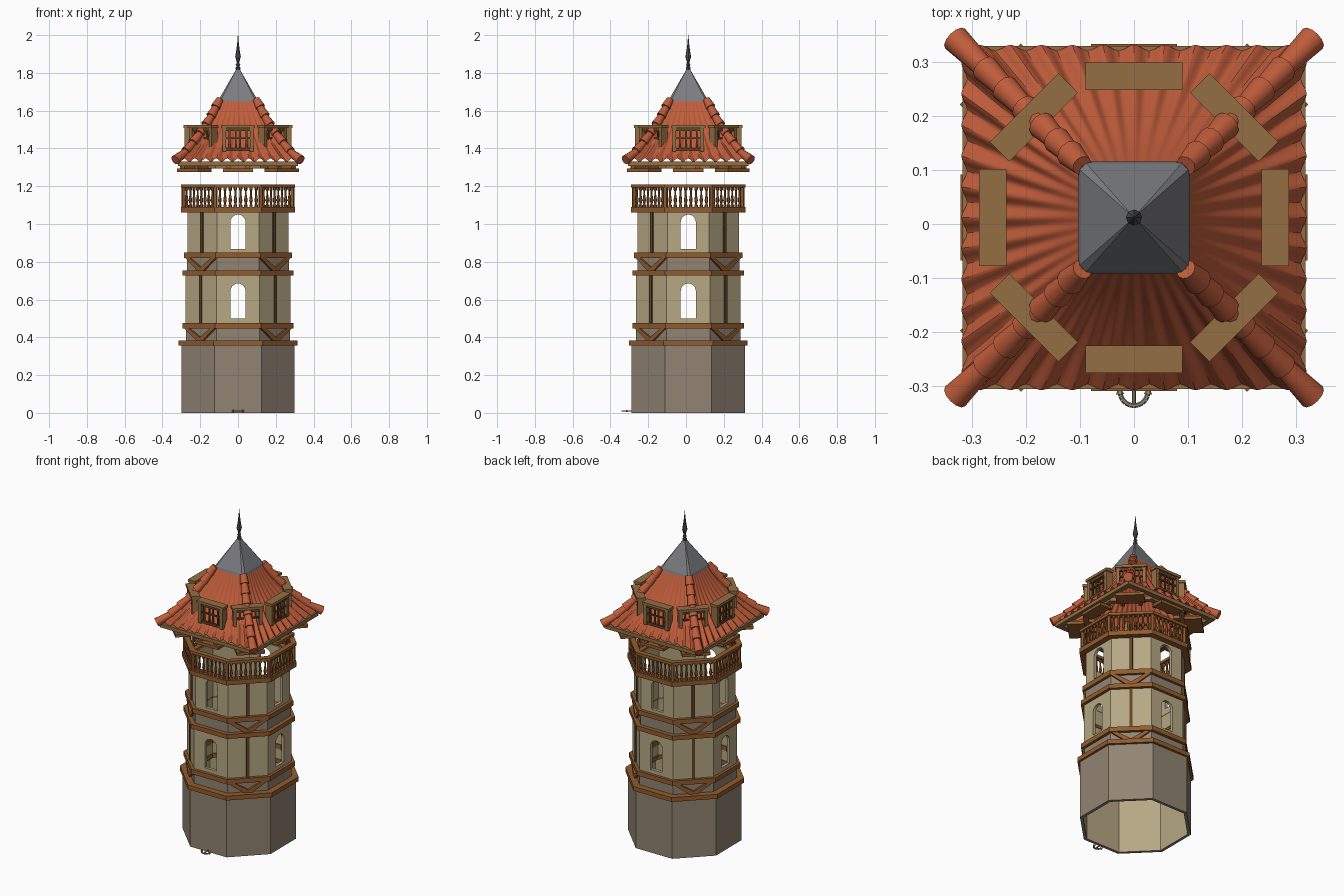
import bpy, bmesh, math
from mathutils import Matrix, Vector

if "Cube" in bpy.data.objects:
    bpy.data.objects.remove(bpy.data.objects["Cube"])

CY = 0.012
T8 = math.tan(math.pi / 8)


def mat(name, r, g, b):
    m = bpy.data.materials.new(name)
    m.diffuse_color = [(c / 255 / 12.92 if c < 11 else ((c / 255 + 0.055) / 1.055) ** 2.4) for c in (r, g, b)] + [1]
    m.use_nodes = True
    m.node_tree.nodes["Principled BSDF"].inputs["Base Color"].default_value = m.diffuse_color
    return m


STONE = mat("grey_brown_stone", 146, 132, 115)
PLASTER = mat("cream_plaster", 182, 168, 132)
WOOD = mat("warm_wood", 146, 92, 46)
DARK = mat("dark_wood", 98, 68, 38)
TAN = mat("tan_wood", 148, 110, 66)
TILE = mat("terracotta_tile", 192, 93, 59)
SLATE = mat("grey_metal", 124, 125, 129)
IRON = mat("dark_iron", 78, 79, 84)


def side(i):
    """Frame of octagon side i: local +y points outward."""
    return Matrix.Translation((0, CY, 0)) @ Matrix.Rotation(i * math.pi / 4, 4, 'Z')


def finish(name, bm, *mats, smooth=None):
    bmesh.ops.recalc_face_normals(bm, faces=bm.faces)
    me = bpy.data.meshes.new(name)
    bm.to_mesh(me)
    bm.free()
    for m in mats:
        me.materials.append(m)
    ob = bpy.data.objects.new(name, me)
    bpy.context.collection.objects.link(ob)
    if smooth:
        bpy.ops.object.select_all(action='DESELECT')
        ob.select_set(True)
        bpy.context.view_layer.objects.active = ob
        bpy.ops.object.shade_smooth_by_angle(angle=math.radians(smooth))
    return ob


def prism(bm, M, pts, y0, y1):
    """Extrude an (x, z) outline from y0 to y1."""
    a = [bm.verts.new(M @ Vector((x, y0, z))) for x, z in pts]
    b = [bm.verts.new(M @ Vector((x, y1, z))) for x, z in pts]
    bm.faces.new(a)
    bm.faces.new(b[::-1])
    for k in range(len(a)):
        j = (k + 1) % len(a)
        bm.faces.new((a[k], b[k], b[j], a[j]))


def box(bm, M, x0, x1, y0, y1, z0, z1):
    prism(bm, M, [(x0, z0), (x1, z0), (x1, z1), (x0, z1)], y0, y1)


def ring(bm, n, r_out, r_in, z0, z1):
    """Polygonal ring given by its apothems."""
    loops = []
    for r, z in ((r_out, z0), (r_out, z1), (r_in, z1), (r_in, z0)):
        c = r / math.cos(math.pi / n)
        loops.append([bm.verts.new((c * math.cos((k + .5) * math.tau / n),
                                    CY + c * math.sin((k + .5) * math.tau / n), z)) for k in range(n)])
    for a in range(4):
        p, q = loops[a], loops[(a + 1) % 4]
        for k in range(n):
            j = (k + 1) % n
            bm.faces.new((p[k], p[j], q[j], q[k]))


def lathe(bm, M, prof, n):
    rows = [[bm.verts.new(M @ Vector((r * math.cos(k * math.tau / n), r * math.sin(k * math.tau / n), z)))
             for k in range(n)] for r, z in prof]
    for p, q in zip(rows, rows[1:]):
        for k in range(n):
            j = (k + 1) % n
            bm.faces.new((p[k], p[j], q[j], q[k]))
    bm.faces.new(rows[0])
    bm.faces.new(rows[-1])


def tube(bm, p, q, r0, r1, n=8):
    d = Vector(q) - Vector(p)
    M = Matrix.Translation(p) @ d.to_track_quat('Z', 'Y').to_matrix().to_4x4()
    lathe(bm, M, [(r0, 0), (r1, d.length)], n)


# stone base and the two stone bands, plaster on the inside
for name, r, z0, z1 in (("stone_base", .30, 0, .36), ("lower_band", .276, .37, .46), ("upper_band", .27, .74, .83)):
    bm = bmesh.new()
    ring(bm, 8, r, r - .018, z0, z1)
    ob = finish(name, bm, STONE, PLASTER)
    for f in ob.data.polygons:
        c = f.center - Vector((0, CY, 0))
        if f.normal.x * c.x + f.normal.y * c.y < -.01:
            f.material_index = 1

# plaster storeys: arched windows on the four main sides
for name, r, z0, z1, s0, s1 in (("lower_storey", .277, .46, .74, .50, .685), ("upper_storey", .268, .83, 1.08, .868, 1.05)):
    bm = bmesh.new()
    hw, w = .04, r * T8
    for i in range(8):
        if i % 2:
            box(bm, side(i), -w, w, r - .018, r, z0, z1)
            continue
        for s in (-1, 1):
            arch = [(s * hw * math.cos(a * math.pi / 12), s1 - hw + hw * math.sin(a * math.pi / 12)) for a in range(7)]
            prism(bm, side(i), [(s * w, z0), (0, z0), (0, s0), (s * hw, s0)] + arch + [(0, z1), (s * w, z1)], r - .018, r)
    finish(name, bm, PLASTER)

# horizontal timber rings
bm = bmesh.new()
for r, z0, z1 in ((.314, .357, .384), (.294, .447, .476), (.295, .727, .754), (.286, .82, .849), (.303, 1.062, 1.09)):
    ring(bm, 8, r, .255, z0, z1)
ring(bm, 8, .303, .272, 1.193, 1.21)
finish("timber_rings", bm, WOOD)

# V braces on the diagonal sides
bm = bmesh.new()
for i in (1, 3, 5, 7):
    for r, z0, z1 in ((.276, .384, .447), (.27, .754, .82)):
        for s in (-1, 1):
            prism(bm, side(i), [(0, z0), (s * .025, z0), (s * .112, z1), (s * .08, z1), (0, z0 + .016)], r, r + .013)
finish("v_braces", bm, WOOD)

# posts in the middle of the diagonal sides
bm = bmesh.new()
for i in (1, 3, 5, 7):
    box(bm, side(i), -.009, .009, .27, .284, .476, .727)
    box(bm, side(i), -.009, .009, .262, .276, .849, 1.062)
finish("wall_posts", bm, DARK)

# turned balusters with corner posts
bm = bmesh.new()
prof = [(.009, 1.09), (.009, 1.10), (.005, 1.106), (.0095, 1.125), (.005, 1.155), (.005, 1.175), (.009, 1.182), (.009, 1.193)]
for i in range(8):
    for k in range(8):
        lathe(bm, side(i) @ Matrix.Translation(((k - 3.5) * .0275, .288, 0)), prof, 6)
    box(bm, side(i + .5), -.008, .008, .303, .32, 1.09, 1.193)
finish("balusters", bm, WOOD)

# wavy tiled roof
PROF = [(.315, 1.338), (.262, 1.395), (.21, 1.462), (.165, 1.527), (.128, 1.592), (.096, 1.66)]
bm = bmesh.new()
NU, WAVES = 88, 11
for s in range(4):
    M = side(s * 2)
    rows = []
    for k, (h, z) in enumerate(PROF):
        amp = .009 * (1 - k / 5) ** 1.3
        row = []
        for j in range(NU + 1):
            u = 2 * j / NU - 1
            c = math.cos(u * WAVES * math.pi) * amp * (abs(u) < 1)
            row.append(bm.verts.new(M @ Vector((u * h, h + c * .6, z + c))))
        rows.append(row)
    for p, q in zip(rows, rows[1:]):
        for j in range(NU):
            bm.faces.new((p[j], p[j + 1], q[j + 1], q[j]))
bmesh.ops.remove_doubles(bm, verts=bm.verts, dist=.0005)
finish("tiled_roof", bm, TILE, smooth=40)


def hip(t):
    """Point (half width, height) at fraction t along the hip."""
    k = min(int(t * 5), 4)
    f = t * 5 - k
    return [PROF[k][a] * (1 - f) + PROF[k + 1][a] * f for a in (0, 1)]


# overlapping ridge tiles on the hips
bm = bmesh.new()
for sx in (-1, 1):
    for sy in (-1, 1):
        for k in range(7):
            (a, za), (b, zb) = hip(k / 7), hip(min(1, (k + 1.15) / 7))
            if k == 0:
                a, za = .332, 1.333
            tube(bm, (sx * a, CY + sy * a, za + .006), (sx * b, CY + sy * b, zb), .026, .019, 12)
finish("hip_tiles", bm, TILE, smooth=40)

# eight dormers: tan lids and cheeks, warm window bars
lids, bars = bmesh.new(), bmesh.new()
for i in range(8):
    M = side(i)
    box(lids, M, -.09, .09, .237, .288, 1.508, 1.524)
    for s in (-1, 1):
        box(lids, M, s * .083, s * .064, .238, .282, 1.385, 1.508)
        for x in (.012, .045):
            box(bars, M, s * x - .004, s * x + .004, .268, .276, 1.40, 1.495)
    for z0, z1 in ((1.388, 1.402), (1.45, 1.457), (1.492, 1.508)):
        box(bars, M, -.064, .064, .266, .278, z0, z1)
finish("dormer_frames", lids, TAN)
finish("dormer_bars", bars, DARK)

# timber under the eaves
bm = bmesh.new()
ring(bm, 4, .318, .285, 1.308, 1.33)
ring(bm, 8, .285, .255, 1.295, 1.318)
finish("eaves_frame", bm, TAN)
bm = bmesh.new()
for i in range(8):
    r0, r1 = (.28, .377) if i % 2 else (.25, .322)
    box(bm, side(i), -.08, .08, r0, r1, 1.275, 1.293)
    for s in (-1, 1):
        box(bm, side(i), s * .05 - .012, s * .05 + .012, .22, r1 - .015, 1.293, 1.312)
finish("eaves_brackets", bm, WOOD)

# metal cap: square pyramid with clipped corners
bm = bmesh.new()
rows = []
for h, z in ((.104, 1.648), (.1, 1.662), (.006, 1.825)):
    c = h * .88
    pts = [(h, -c), (h, c), (c, h), (-c, h), (-h, c), (-h, -c), (-c, -h), (c, -h)]
    rows.append([bm.verts.new((x, CY + y, z)) for x, y in pts])
for p, q in zip(rows, rows[1:]):
    for k in range(8):
        bm.faces.new((p[k], p[(k + 1) % 8], q[(k + 1) % 8], q[k]))
bm.faces.new(rows[-1])
finish("metal_cap", bm, SLATE)

# spear finial
bm = bmesh.new()
lathe(bm, Matrix.Translation((0, CY, 0)), [(.007, 1.81), (.013, 1.82), (.013, 1.828), (.007, 1.835), (.012, 1.843),
      (.006, 1.852), (.008, 1.862), (.015, 1.885), (.009, 1.92), (.004, 1.96), (.001, 2.0)], 8)
finish("finial", bm, IRON)

# small anchor lying at the foot of the front wall
bm = bmesh.new()
arc = [(.026 * math.cos(a), -.311 + .026 * math.sin(a), .01) for a in [math.pi + k * math.pi / 10 for k in range(11)]]
for p, q in zip(arc, arc[1:]):
    tube(bm, p, q, .0045, .0045, 6)
tube(bm, (0, -.34, .01), (0, -.285, .01), .004, .004, 6)
for s in (-1, 1):
    tube(bm, (s * .026, -.316, .01), (s * .027, -.303, .01), .008, .001, 6)
finish("anchor", bm, STONE)
